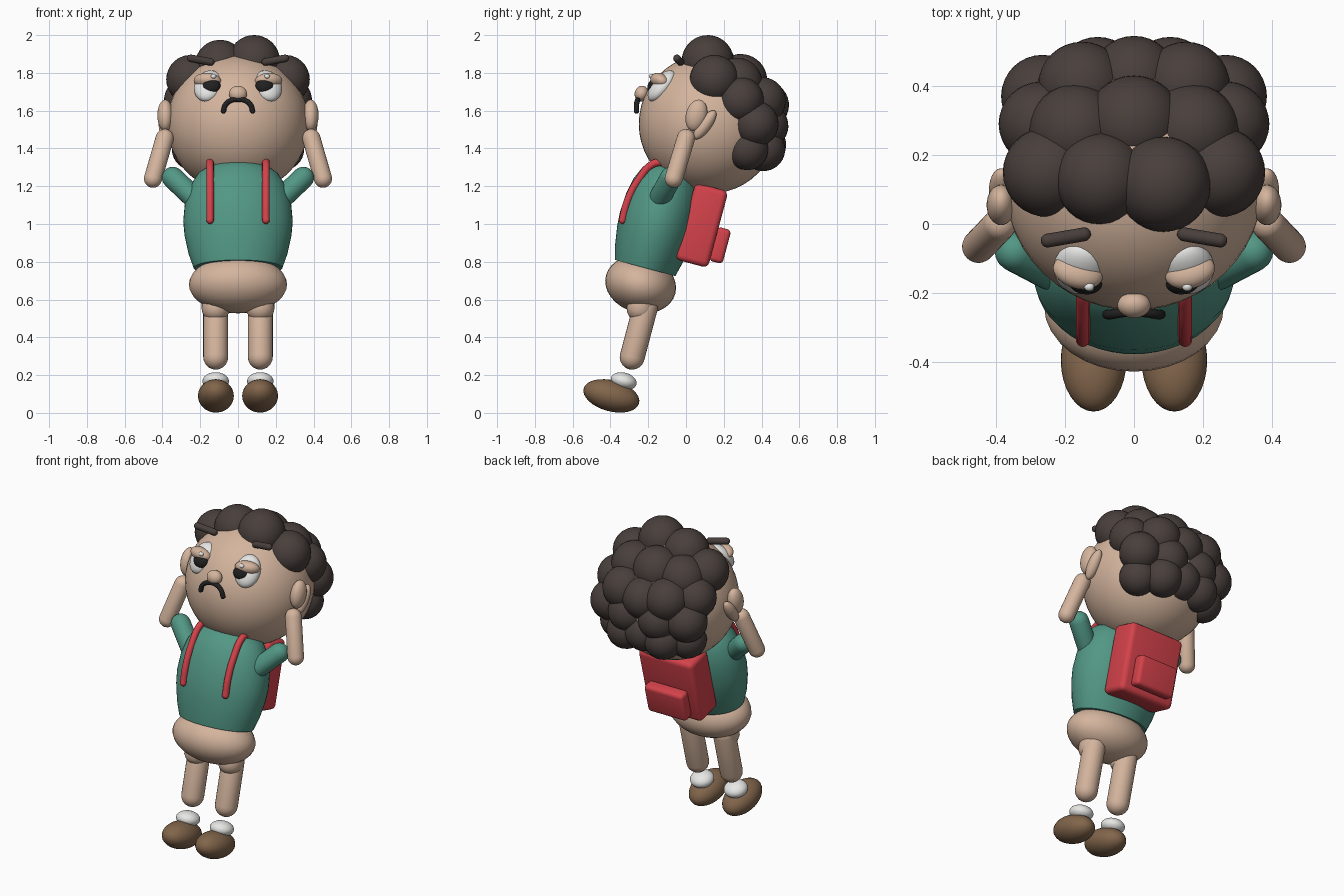
import bpy, bmesh, math
from mathutils import Vector, Matrix

if "Cube" in bpy.data.objects:
    bpy.data.objects.remove(bpy.data.objects["Cube"])

LEAN = -15  # whole figure leans back, degrees about x


def mat(name, rgb):
    m = bpy.data.materials.new(name)
    m.diffuse_color = (*rgb, 1)
    m.use_nodes = True
    m.node_tree.nodes["Principled BSDF"].inputs["Base Color"].default_value = m.diffuse_color
    return m


SKIN = mat("skin", (0.66, 0.46, 0.34))
HAIR = mat("dark brown hair", (0.066, 0.050, 0.045))
TEAL = mat("teal cloth", (0.085, 0.31, 0.235))
RED = mat("red fabric", (0.66, 0.055, 0.07))
BROWN = mat("brown leather", (0.22, 0.13, 0.07))
WHITE = mat("white", (0.80, 0.80, 0.79))
BLACK = mat("black", (0.016, 0.015, 0.015))


def finish(name, bm, m, loc=(0, 0, 0), rot=None):
    bmesh.ops.recalc_face_normals(bm, faces=bm.faces)
    me = bpy.data.meshes.new(name)
    bm.to_mesh(me)
    bm.free()
    me.materials.append(m)
    ob = bpy.data.objects.new(name, me)
    bpy.context.collection.objects.link(ob)
    r = rot if rot is not None else Matrix.Identity(3)
    ob.matrix_world = Matrix.Translation(loc) @ r.to_4x4()
    bpy.context.view_layer.objects.active = ob
    ob.select_set(True)
    bpy.ops.object.shade_smooth_by_angle(angle=math.radians(40))
    ob.select_set(False)
    return ob


def rx(deg):
    return Matrix.Rotation(math.radians(deg), 3, 'X')


def ball(name, loc, radii, m, tilt=LEAN, turn=0, seg=32):
    bm = bmesh.new()
    bmesh.ops.create_uvsphere(bm, u_segments=seg, v_segments=seg // 2, radius=1)
    bmesh.ops.scale(bm, vec=radii, verts=bm.verts)
    return finish(name, bm, m, loc, Matrix.Rotation(math.radians(turn), 3, 'Z') @ rx(tilt))


def lathe(name, profile, m, loc=(0, 0, 0), rot=None, sx=1, sy=1, seg=32):
    # rings of (radius, height) swept about z
    bm = bmesh.new()
    rings = []
    for r, z in profile:
        rings.append([bm.verts.new((r * sx * math.cos(2 * math.pi * i / seg),
                                    r * sy * math.sin(2 * math.pi * i / seg), z)) for i in range(seg)])
    for a, b in zip(rings, rings[1:]):
        for i in range(seg):
            j = (i + 1) % seg
            bm.faces.new((a[i], a[j], b[j], b[i]))
    bm.faces.new(rings[0][::-1])
    bm.faces.new(rings[-1])
    return finish(name, bm, m, loc, rot)


def capsule(name, a, b, r, m):
    a, b = Vector(a), Vector(b)
    d = b - a
    cap = [math.radians(t) for t in (3, 18, 36, 54, 72, 90)]
    prof = [(r * math.sin(t), -r * math.cos(t)) for t in cap]
    prof += [(r * math.sin(t), d.length + r * math.cos(t)) for t in reversed(cap)]
    return lathe(name, prof, m, a, d.to_track_quat('Z', 'Y').to_matrix(), seg=24)


def tube(name, pts, r, m):
    cu = bpy.data.curves.new(name, 'CURVE')
    cu.dimensions = '3D'
    cu.bevel_depth, cu.bevel_resolution, cu.use_fill_caps = r, 4, True
    sp = cu.splines.new('BEZIER')
    sp.bezier_points.add(len(pts) - 1)
    for p, co in zip(sp.bezier_points, pts):
        p.co = co
        p.handle_left_type = p.handle_right_type = 'AUTO'
    cu.materials.append(m)
    ob = bpy.data.objects.new(name, cu)
    bpy.context.collection.objects.link(ob)
    for i in (0, -1):
        ball(name + "_end", pts[i], (r, r, r), m, seg=16)


def rounded_box(name, loc, size, bevel, m):
    bm = bmesh.new()
    bmesh.ops.create_cube(bm, size=1)
    bmesh.ops.scale(bm, vec=size, verts=bm.verts)
    bmesh.ops.bevel(bm, geom=bm.edges[:], offset=bevel, segments=4, profile=0.5, affect='EDGES')
    return finish(name, bm, m, loc, rx(LEAN))


# Head and nose
ball("head", (0, 0.12, 1.53), (0.375, 0.37, 0.37), SKIN, seg=48)
ball("nose", (0, -0.235, 1.69), (0.048, 0.037, 0.042), SKIN)

# Shirt: lathed barrel with an open-cut flat hem, leaning back
hem = 0.685
shirt = [(0.02, hem), (0.81, hem), (0.9, 0.76), (0.975, 0.86), (1.0, 0.94), (0.97, 1.04),
         (0.88, 1.13), (0.73, 1.2), (0.5, 1.245), (0.25, 1.267), (0.02, 1.275)]
lathe("shirt", shirt, TEAL, rx(LEAN) @ Vector((0, -0.408, 0)), rx(LEAN), 0.29, 0.205, 48)
ball("hips", (0, -0.24, 0.68), (0.26, 0.19, 0.15), SKIN)

# Backpack with pocket
rounded_box("backpack", (0, 0.083, 0.993), (0.38, 0.18, 0.42), 0.03, RED)
rounded_box("backpack_pocket", (0, 0.18, 0.887), (0.27, 0.075, 0.185), 0.022, RED)

# Frowning moustache
half = [(0.078, -0.262, 1.598), (0.066, -0.262, 1.632), (0.038, -0.257, 1.654)]
tube("moustache", [(-x, y, z) for x, y, z in half] + [(0, -0.254, 1.66)] + half[::-1], 0.014, BLACK)

for s, side in ((-1, "left"), (1, "right")):
    # Legs, socks and shoes
    capsule(side + "_thigh", (s * 0.118, -0.225, 0.60), (s * 0.118, -0.24, 0.555), 0.075, SKIN)
    capsule(side + "_leg", (s * 0.118, -0.215, 0.56), (s * 0.118, -0.285, 0.295), 0.066, SKIN)
    ball(side + "_sock", (s * 0.118, -0.33, 0.168), (0.07, 0.07, 0.045), WHITE)
    ball(side + "_shoe", (s * 0.117, -0.395, 0.09), (0.095, 0.152, 0.082), BROWN)

    # Arms, hands raised to the ears
    capsule(side + "_sleeve", (s * 0.24, -0.135, 1.145), (s * 0.345, -0.08, 1.245), 0.058, TEAL)
    capsule(side + "_forearm", (s * 0.45, -0.065, 1.24), (s * 0.388, 0.0, 1.455), 0.048, SKIN)
    ball(side + "_hand", (s * 0.385, 0.055, 1.575), (0.042, 0.056, 0.085), SKIN)
    ball(side + "_ear", (s * 0.385, 0.1, 1.525), (0.035, 0.035, 0.092), SKIN, tilt=-36)

    # Backpack straps
    tube(side + "_strap", [(s * 0.148, -0.10, 1.325), (s * 0.148, -0.17, 1.32), (s * 0.148, -0.25, 1.235),
                           (s * 0.148, -0.31, 1.12), (s * 0.148, -0.336, 1.02)], 0.02, RED)

    # Eyes: white, lid-coloured iris, pupil, glint
    ball(side + "_eye_white", (s * 0.157, -0.128, 1.73), (0.076, 0.05, 0.1), WHITE, -40, s * 15)
    ball(side + "_iris", (s * 0.162, -0.138, 1.757), (0.074, 0.052, 0.04), SKIN, -30, s * 15)
    ball(side + "_pupil", (s * 0.142, -0.168, 1.73), (0.05, 0.034, 0.042), BLACK, -25, s * 10)
    ball(side + "_glint", (s * 0.142 + 0.012, -0.182, 1.782), (0.015, 0.013, 0.013), WHITE, seg=16)
    capsule(side + "_eyebrow", (s * 0.25, -0.048, 1.877), (s * 0.145, -0.03, 1.858), 0.02, HAIR)

# Curly hair: overlapping balls, mirrored except along the middle
curls = [(0, 0.29, 1.76, 0.14), (0, 0.42, 1.63, 0.125), (0, 0.41, 1.42, 0.12),
         (0.085, 0.115, 1.862, 0.138), (-0.095, 0.13, 1.842, 0.133)]
pairs = [(0.25, 0.15, 1.765, 0.13), (0.17, 0.27, 1.745, 0.135), (0.27, 0.29, 1.655, 0.122),
         (0.15, 0.40, 1.65, 0.128), (0.265, 0.37, 1.53, 0.12), (0.105, 0.42, 1.52, 0.122),
         (0.24, 0.325, 1.395, 0.11), (0.13, 0.41, 1.395, 0.115)]
curls += [(s * x, y, z, r) for x, y, z, r in pairs for s in (-1, 1)]
for x, y, z, r in curls:
    ball("hair_curl", (x, y, z), (r, r, r), HAIR)
